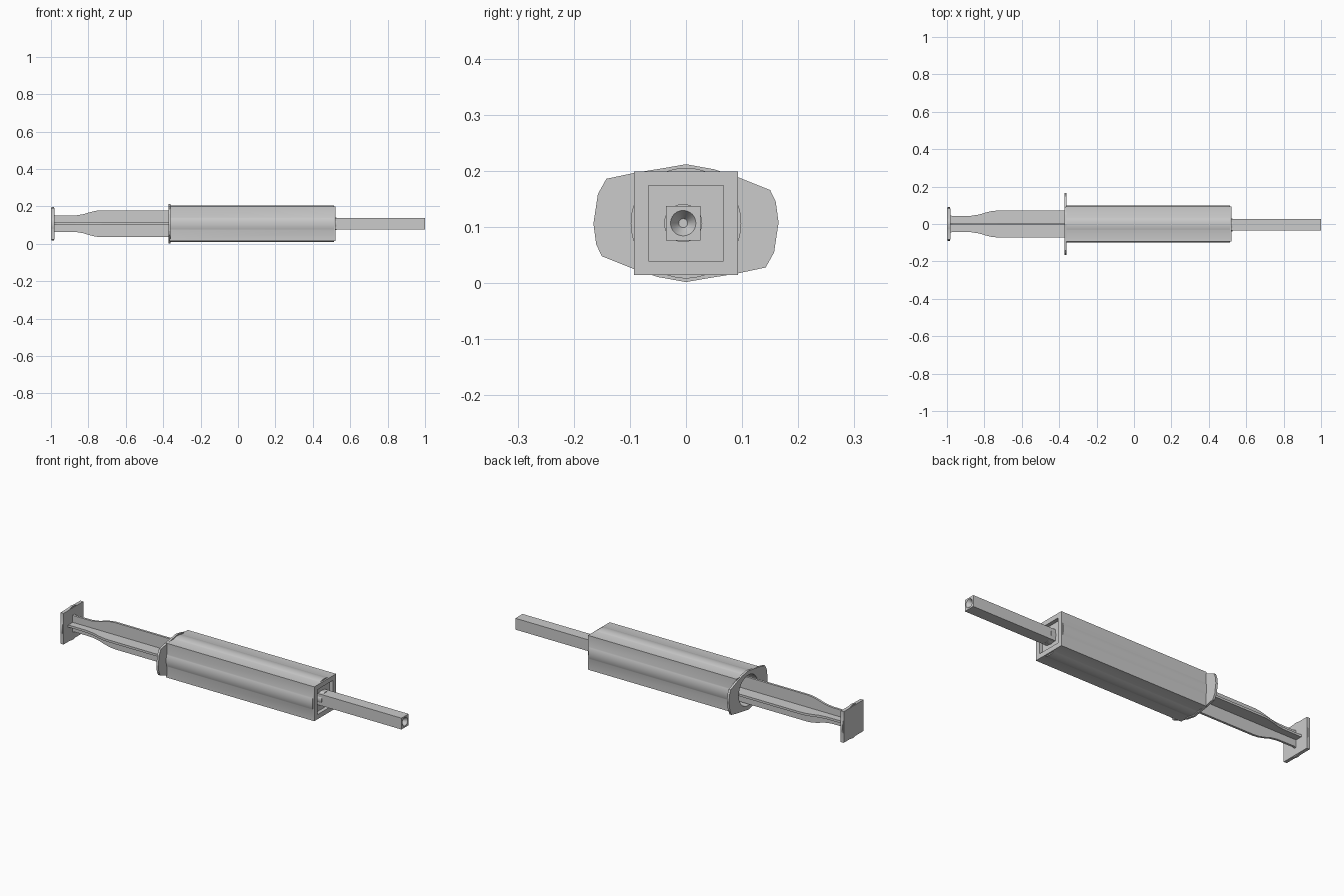
import bpy, bmesh, math
from mathutils import Matrix

if "Cube" in bpy.data.objects:
    bpy.data.objects.remove(bpy.data.objects["Cube"])

CZ = 0.107  # height of the long axis


def make_object(name, bm):
    bmesh.ops.recalc_face_normals(bm, faces=bm.faces)
    me = bpy.data.meshes.new(name)
    bm.to_mesh(me)
    bm.free()
    ob = bpy.data.objects.new(name, me)
    bpy.context.collection.objects.link(ob)
    return ob


def box(name, x0, x1, half, y=0, z=CZ):
    bm = bmesh.new()
    m = Matrix.Translation(((x0 + x1) / 2, y, z)) @ Matrix.Diagonal((x1 - x0, 2 * half, 2 * half, 1))
    bmesh.ops.create_cube(bm, size=1, matrix=m)
    return make_object(name, bm)


def cone(name, x0, x1, r0, r1, y=0, z=CZ, sides=48):
    bm = bmesh.new()
    m = Matrix.Translation(((x0 + x1) / 2, y, z)) @ Matrix.Rotation(math.pi / 2, 4, 'Y')
    bmesh.ops.create_cone(bm, cap_ends=True, segments=sides, radius1=r0, radius2=r1, depth=x1 - x0, matrix=m)
    ob = make_object(name, bm)
    smooth(ob)
    return ob


def smooth(ob):
    bpy.ops.object.select_all(action='DESELECT')
    ob.select_set(True)
    bpy.context.view_layer.objects.active = ob
    bpy.ops.object.shade_smooth_by_angle(angle=math.radians(30))


def prism(name, pts, offset):
    bm = bmesh.new()
    face = bm.faces.new([bm.verts.new(p) for p in pts])
    ext = bmesh.ops.extrude_face_region(bm, geom=[face])
    bmesh.ops.translate(bm, vec=offset, verts=[v for v in ext['geom'] if isinstance(v, bmesh.types.BMVert)])
    return make_object(name, bm)


def combine(ob, other, op, keep=False):
    mod = ob.modifiers.new(op.lower(), 'BOOLEAN')
    mod.operation, mod.object, mod.solver = op, other, 'EXACT'
    bpy.context.view_layer.objects.active = ob
    bpy.ops.object.modifier_apply(modifier=mod.name)
    if not keep:
        bpy.data.objects.remove(other, do_unlink=True)


# barrel: square tube with a slightly wider round tube bulging through its sides
barrel = box('barrel', -0.365, 0.52, 0.0925)
combine(barrel, cone('barrel_round', -0.365, 0.512, 0.0985, 0.0985, sides=64), 'UNION')
bore = cone('bore_cutter', -0.5, 0.47, 0.082, 0.082)
bore.hide_render = True
combine(barrel, bore, 'DIFFERENCE', keep=True)
combine(barrel, box('front_recess_cutter', 0.50, 0.6, 0.067), 'DIFFERENCE')
smooth(barrel)

# finger flange: half outline repeated by a half turn
half = [(0, .105), (.05, .096), (.09, .083), (.15, .059), (.16, .038), (.165, .001),
        (.157, -.052), (.142, -.079), (.09, -.090), (.04, -.098)]
outline = half + [(-y, -z) for y, z in half]
flange = prism('finger_flange', [(-0.372, y, CZ + z) for y, z in outline], (0.012, 0, 0))
combine(flange, bore, 'DIFFERENCE')

# plunger: two crossed ribs with a waisted profile
prof = [(-0.99, .048), (-0.97, .043), (-0.87, .044), (-0.83, .050), (-0.79, .062),
        (-0.76, .069), (-0.73, .072), (-0.15, .072)]
side = prof + [(x, -h) for x, h in reversed(prof)]
t = 0.006
prism('plunger_rib_upright', [(x, -t, CZ + h) for x, h in side], (0, 2 * t, 0))
prism('plunger_rib_flat', [(x, h, CZ - t) for x, h in side], (0, 0, 2 * t))
cone('plunger_stopper', -0.15, -0.09, 0.081, 0.081)

# thumb plate
plate = box('thumb_plate', -1.0, -0.982, 0.084)
combine(plate, cone('thumb_disc', -0.997, -0.985, 0.09, 0.09), 'UNION')
smooth(plate)

# needle cover with a funnel-shaped opening in its tip
NY = -0.005
needle = box('needle_cover', 0.49, 1.0, 0.0305, NY)
combine(needle, cone('tip_cutter', 0.975, 1.0005, 0.008, 0.023, NY, sides=24), 'DIFFERENCE')
smooth(needle)
cone('needle_collar', 0.49, 0.526, 0.034, 0.034, NY)
